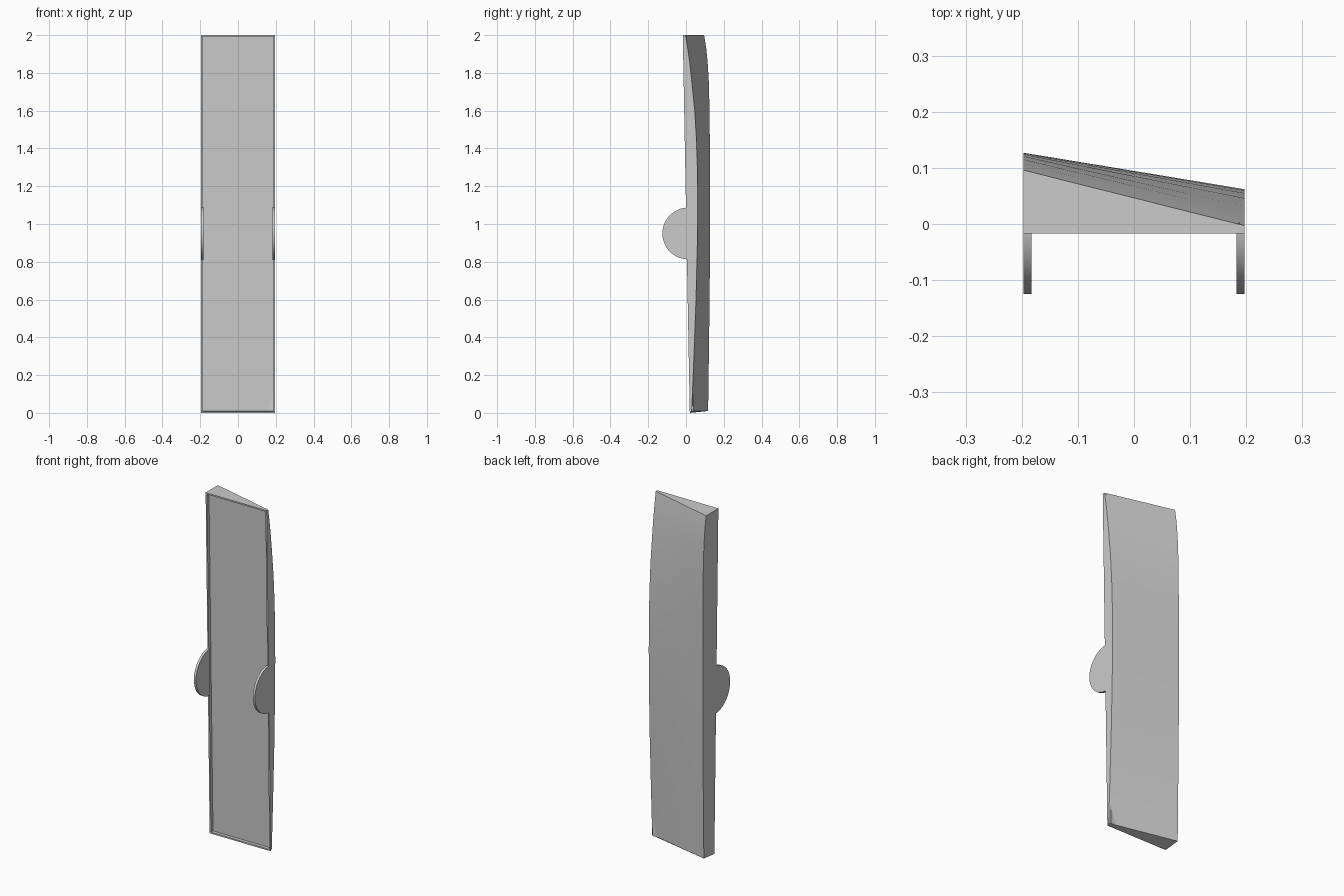
import bpy, bmesh, math

if "Cube" in bpy.data.objects:
    bpy.data.objects.remove(bpy.data.objects["Cube"])

W = 0.197          # half width of the panel
COLS = 4           # divisions across the ruled back


def front_y(z):
    """Slightly leaning front plane."""
    return 0.02 - 0.0185 * z


def finish(bm, name, angle=30):
    bmesh.ops.recalc_face_normals(bm, faces=bm.faces)
    mesh = bpy.data.meshes.new(name)
    bm.to_mesh(mesh)
    bm.free()
    obj = bpy.data.objects.new(name, mesh)
    bpy.context.collection.objects.link(obj)
    bpy.context.view_layer.objects.active = obj
    obj.select_set(True)
    bpy.ops.object.shade_smooth_by_angle(angle=math.radians(angle))
    obj.select_set(False)
    return obj


# back profile: height, depth at left edge, depth at right edge
profile = [
    (0.01, 0.117, 0.030), (0.15, 0.119, 0.036), (0.30, 0.121, 0.042),
    (0.60, 0.125, 0.053), (0.90, 0.127, 0.060), (1.10, 0.127, 0.062),
    (1.30, 0.127, 0.060), (1.45, 0.126, 0.055), (1.60, 0.1245, 0.046),
    (1.75, 0.121, 0.031), (1.85, 0.115, 0.020), (1.93, 0.107, 0.009),
    (2.00, 0.096, -0.003),
]

# panel body: twisted back, flat sides and ends
bm = bmesh.new()
rows = []
for z, left, right in profile:
    rows.append([bm.verts.new((-W + 2 * W * i / COLS,
                               left + (right - left) * i / COLS, z))
                 for i in range(COLS + 1)])
for a, b in zip(rows, rows[1:]):
    for i in range(COLS):
        bm.faces.new((a[i], b[i], b[i + 1], a[i + 1]))
bl, br, tr, tl = [bm.verts.new((x, front_y(z), z))
                  for x, z in ((-W, 0), (W, 0), (W, 2), (-W, 2))]
front = bm.faces.new((bl, br, tr, tl))
bm.faces.new([bl, tl] + [r[0] for r in reversed(rows)])
bm.faces.new([br] + [r[-1] for r in rows] + [tr])
bm.faces.new([bl] + rows[0] + [br])
bm.faces.new([tl, tr] + rows[-1][::-1])
bmesh.ops.recalc_face_normals(bm, faces=bm.faces)

# recessed front with a thin rim
bmesh.ops.inset_individual(bm, faces=[front], thickness=0.012)
bmesh.ops.inset_individual(bm, faces=[front], thickness=0.0, depth=-0.019)
finish(bm, "panel_body")

# half-disc side ears
SEG, R, CY, CZ, T = 32, 0.137, 0.012, 0.95, 0.014
for side, name in ((-1, "left_ear"), (1, "right_ear")):
    bm = bmesh.new()
    outline = []
    for i in range(SEG + 1):
        a = -math.pi / 2 + math.pi * i / SEG
        z = CZ + R * math.sin(a)
        y = min(CY - R * math.cos(a), front_y(z))
        outline.append(bm.verts.new((side * W, y, z)))
    face = bm.faces.new(outline)
    ext = bmesh.ops.extrude_face_region(bm, geom=[face])
    verts = [v for v in ext["geom"] if isinstance(v, bmesh.types.BMVert)]
    bmesh.ops.translate(bm, verts=verts, vec=(-side * T, 0, 0))
    finish(bm, name)
